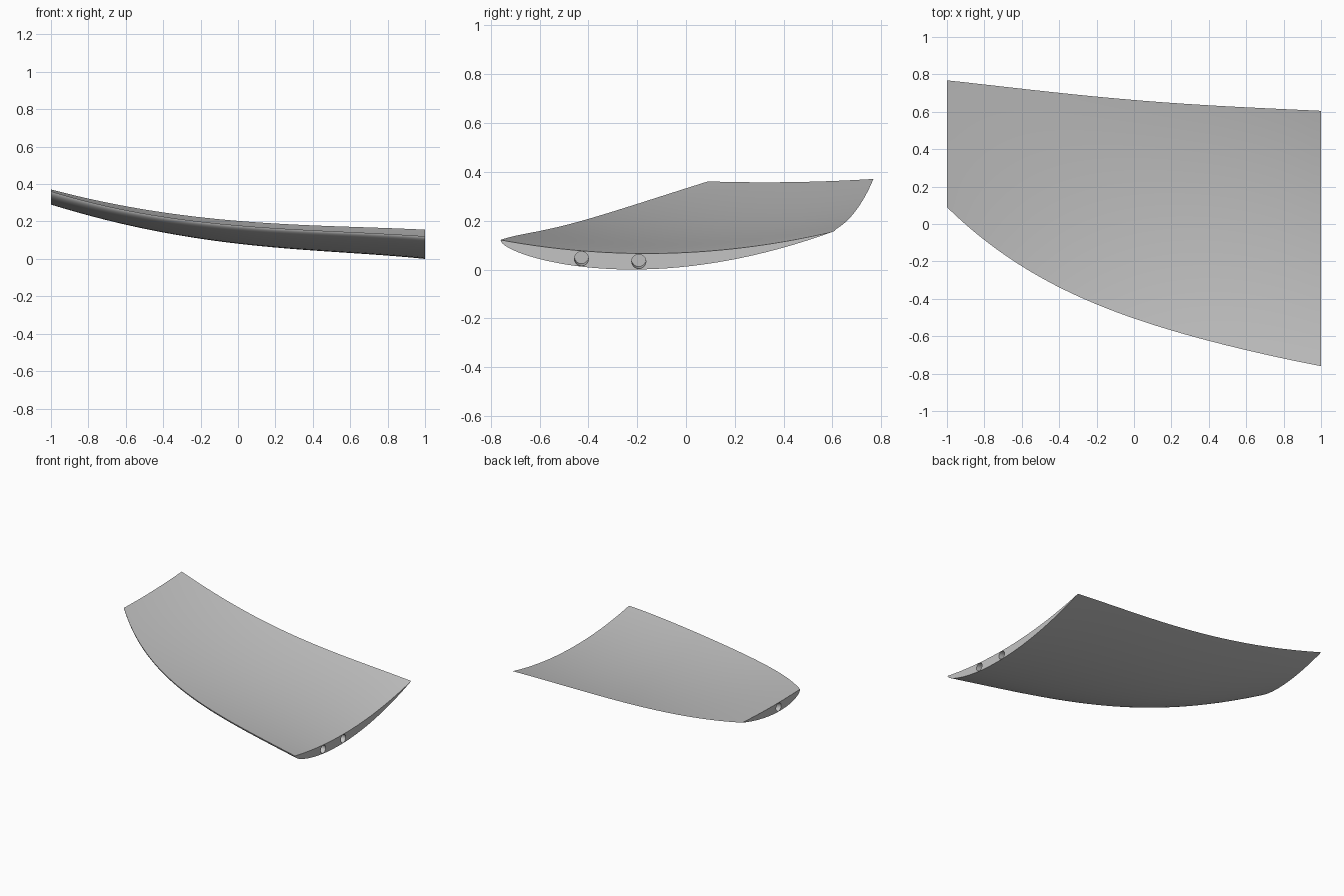
import bpy, bmesh, math
from mathutils import Vector

if "Cube" in bpy.data.objects:
    bpy.data.objects.remove(bpy.data.objects["Cube"], do_unlink=True)

grey = bpy.data.materials.new("plain grey")
grey.use_nodes = True
grey.diffuse_color = (0.55, 0.55, 0.55, 1)
grey.node_tree.nodes["Principled BSDF"].inputs["Base Color"].default_value = grey.diffuse_color

# Guide curves sampled at five even stations from tip to root
STATIONS = [-1, -0.5, 0, 0.5, 1]
LEAD_Y = [0.09, -0.285, -0.505, -0.65, -0.76]
LEAD_Z = [0.365, 0.246, 0.183, 0.152, 0.125]
TRAIL_Y = [0.768, 0.712, 0.663, 0.629, 0.605]
TRAIL_Z = [0.375, 0.268, 0.207, 0.179, 0.16]
SAG = [0.008, 0.024, 0.043, 0.057, 0.072]
THICKNESS = 0.174


def guide(values, x):
    """Smooth polynomial through the station values."""
    total = 0
    for i, v in enumerate(values):
        for j, s in enumerate(STATIONS):
            if i != j:
                v *= (x - s) / (STATIONS[i] - s)
        total += v
    return total


def skin(x, s, depth):
    """Point at chord fraction s; depth 0 is the top skin, 1 the bottom."""
    y = guide(LEAD_Y, x) * (1 - s) + guide(TRAIL_Y, x) * s
    z = guide(LEAD_Z, x) * (1 - s) + guide(TRAIL_Z, x) * s
    z -= guide(SAG, x) * 4 * s * (1 - s)
    z -= depth * THICKNESS * math.sqrt(s) * (1 - s)
    return Vector((x, y, z))


# Blade: closed sections lofted along the span
SPAN, CHORD = 48, 40
bm = bmesh.new()
rings = []
for i in range(SPAN + 1):
    x = -1 + 2 * i / SPAN
    fractions = [(1 - math.cos(math.pi * k / CHORD)) / 2 for k in range(CHORD + 1)]
    loop = [(s, 0) for s in fractions] + [(s, 1) for s in fractions[-2:0:-1]]
    rings.append([bm.verts.new(skin(x, s, d)) for s, d in loop])
for a, b in zip(rings, rings[1:]):
    for k in range(len(a)):
        n = (k + 1) % len(a)
        bm.faces.new((a[k], a[n], b[n], b[k]))
bm.faces.new(rings[0])
bm.faces.new(rings[-1])
bmesh.ops.recalc_face_normals(bm, faces=bm.faces)
mesh = bpy.data.meshes.new("blade")
bm.to_mesh(mesh)
bm.free()
blade = bpy.data.objects.new("blade", mesh)
bpy.context.collection.objects.link(blade)
mesh.materials.append(grey)


# Pin holes following the middle of the section
def pin_hole(end, s, radius, depth):
    mouth = skin(end, s, 0.5)
    inner_x = end - math.copysign(depth, end)
    lead, trail = guide(LEAD_Y, inner_x), guide(TRAIL_Y, inner_x)
    inner = skin(inner_x, (mouth.y - lead) / (trail - lead), 0.5)
    axis = inner - mouth
    bpy.ops.mesh.primitive_cylinder_add(vertices=32, radius=radius,
                                        depth=axis.length * 2, location=mouth)
    cutter = bpy.context.object
    cutter.name = "hole_cutter"
    cutter.rotation_euler = axis.to_track_quat("Z", "Y").to_euler()
    cutter.hide_render = True
    cutter.data.materials.append(grey)
    bpy.context.view_layer.objects.active = blade
    mod = blade.modifiers.new("pin hole", "BOOLEAN")
    mod.operation = "DIFFERENCE"
    mod.solver = "EXACT"
    mod.object = cutter
    bpy.ops.object.modifier_apply(modifier=mod.name)
    bpy.data.objects.remove(cutter, do_unlink=True)


pin_hole(1, 0.243, 0.029, 0.08)
pin_hole(1, 0.415, 0.029, 0.08)
pin_hole(-1, 0.37, 0.029, 0.06)

# Stand on the ground and shade smoothly
lowest = min(v.co.z for v in blade.data.vertices)
for v in blade.data.vertices:
    v.co.z -= lowest
bpy.ops.object.select_all(action="DESELECT")
blade.select_set(True)
bpy.context.view_layer.objects.active = blade
bpy.ops.object.shade_smooth_by_angle(angle=math.radians(30))
